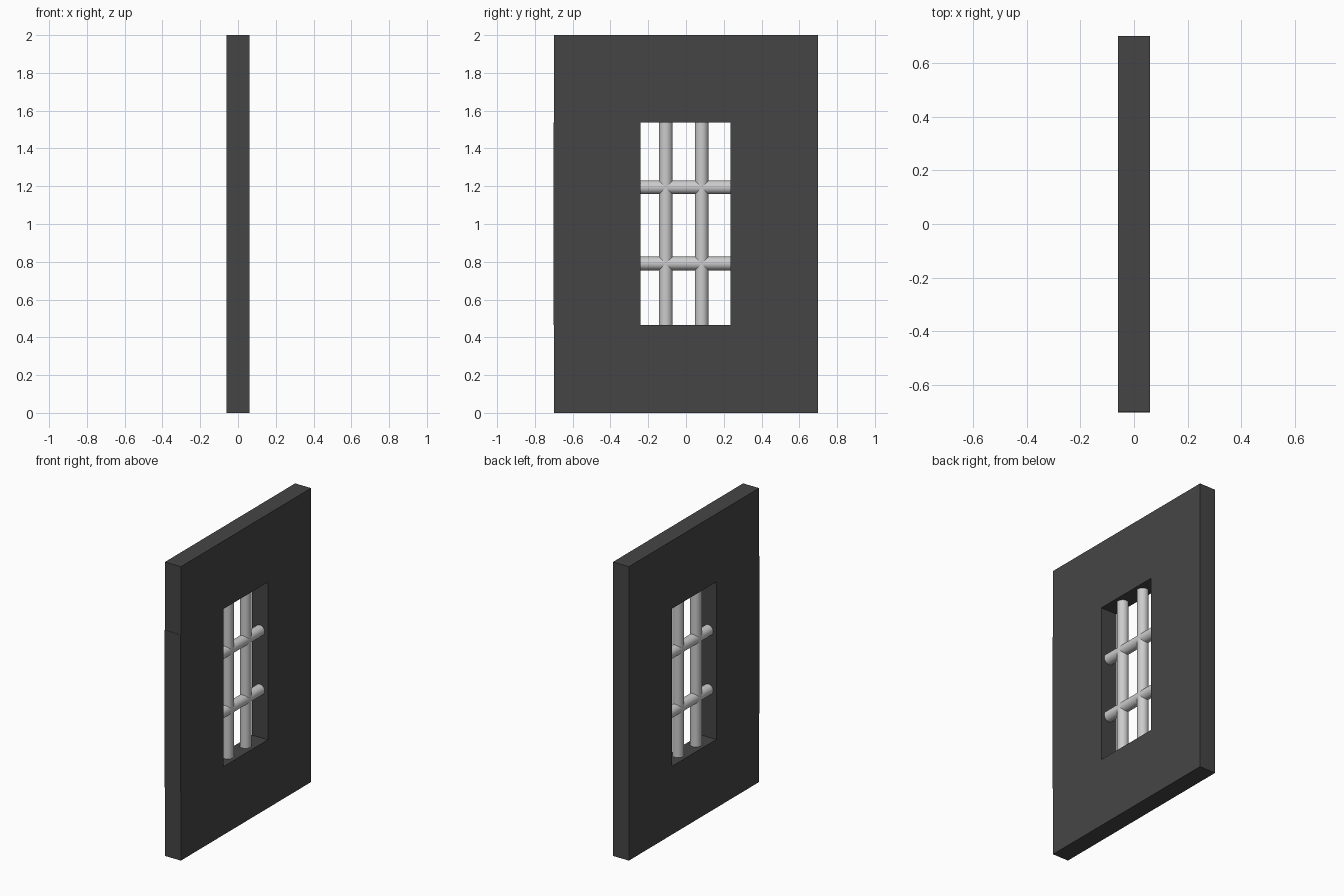
import bpy, math

if "Cube" in bpy.data.objects:
    bpy.data.objects.remove(bpy.data.objects["Cube"])

DEPTH, HALF_W, HEIGHT = 0.12, 0.70, 2.0
Y0, Y1, Z0, Z1 = -0.24, 0.235, 0.465, 1.537   # window opening
BAR_R = 0.036

stone = bpy.data.materials.new("dark_stone")
stone.diffuse_color = (0.06, 0.06, 0.06, 1)
stone.use_nodes = True
stone.node_tree.nodes["Principled BSDF"].inputs["Base Color"].default_value = stone.diffuse_color


def block(name, y0, y1, z0, z1):
    bpy.ops.mesh.primitive_cube_add(size=1, location=(0, (y0 + y1) / 2, (z0 + z1) / 2))
    o = bpy.context.object
    o.name = name
    o.scale = (DEPTH, y1 - y0, z1 - z0)
    bpy.ops.object.transform_apply(location=False, rotation=False, scale=True)
    o.data.materials.append(stone)


def bar(name, y, z, length, rot_x=0.0):
    bpy.ops.mesh.primitive_cylinder_add(vertices=32, radius=BAR_R, depth=length,
                                        location=(0, y, z), rotation=(rot_x, 0, 0))
    bpy.context.object.name = name
    bpy.ops.object.shade_smooth_by_angle(angle=math.radians(40))


# Wall made of four blocks around the opening
block("wall_bottom", -HALF_W, HALF_W, 0, Z0)
block("wall_top", -HALF_W, HALF_W, Z1, HEIGHT)
block("wall_side_left", -HALF_W - 0.002, Y0, Z0, Z1)
block("wall_side_right", Y1, HALF_W, Z0, Z1)

# Crossing window bars, ends just seated in the wall
for i, y in enumerate((-0.107, 0.083)):
    bar(f"vertical_bar_{i + 1}", y, (Z0 + Z1) / 2, Z1 - Z0 + 0.01)
for i, z in enumerate((0.791, 1.194)):
    bar(f"horizontal_bar_{i + 1}", (Y0 + Y1) / 2, z, Y1 - Y0 + 0.01, math.pi / 2)
